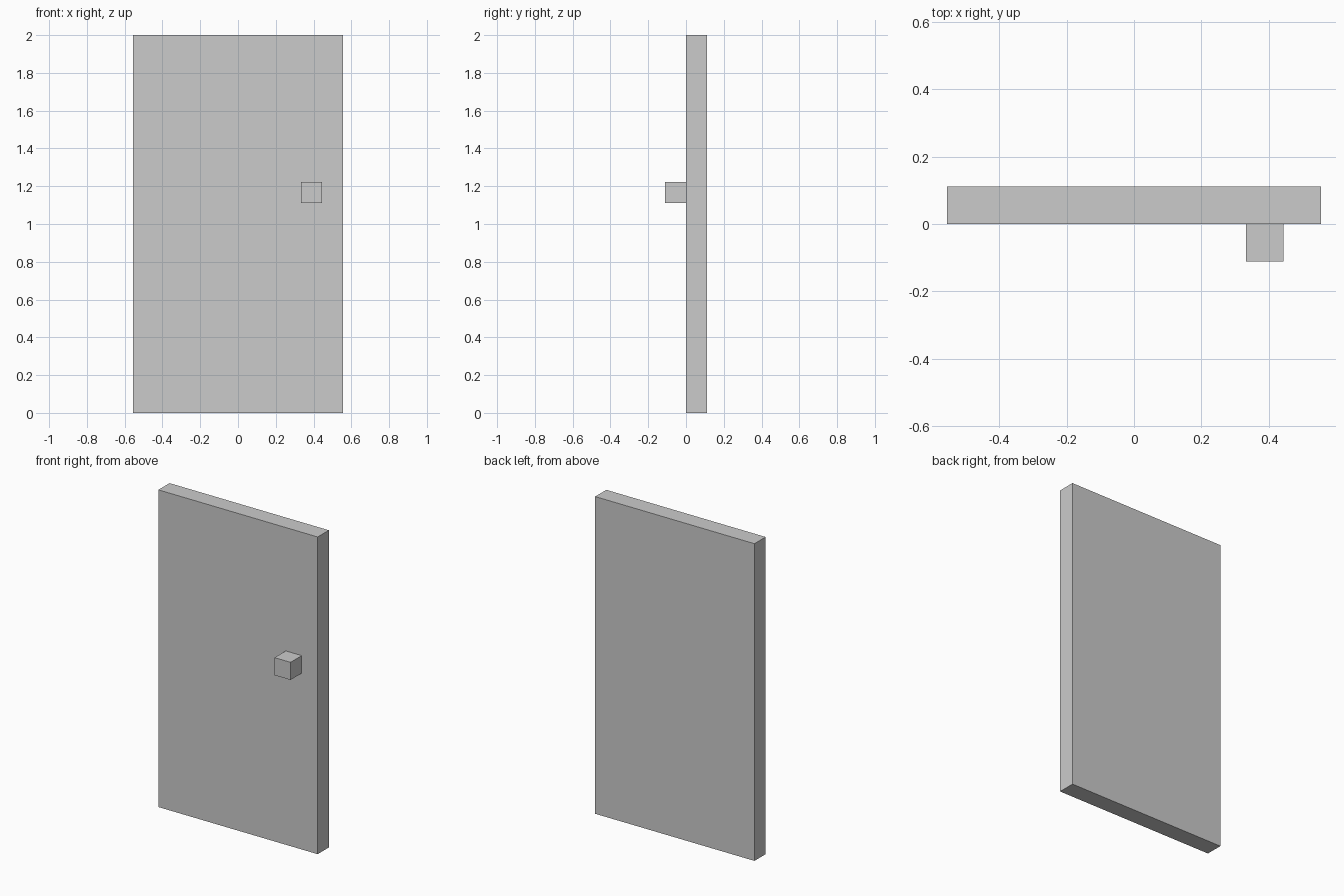
import bpy

if "Cube" in bpy.data.objects:
    bpy.data.objects.remove(bpy.data.objects["Cube"])

U = 2 / 18  # grid unit: the door is 18 units tall


def box(name, low, high):
    """Axis-aligned box between two corners given in grid units."""
    size = [(b - a) * U for a, b in zip(low, high)]
    centre = [(a + b) / 2 * U for a, b in zip(low, high)]
    bpy.ops.mesh.primitive_cube_add(size=1, location=centre)
    obj = bpy.context.object
    obj.name = obj.data.name = name
    obj.scale = size
    bpy.ops.object.transform_apply(location=False, rotation=False, scale=True)
    return obj


# Door slab
box("door_panel", (-5, 0, 0), (5, 1, 18))

# Square knob on the front face
box("door_knob", (3, -1, 10), (4, 0, 11))
